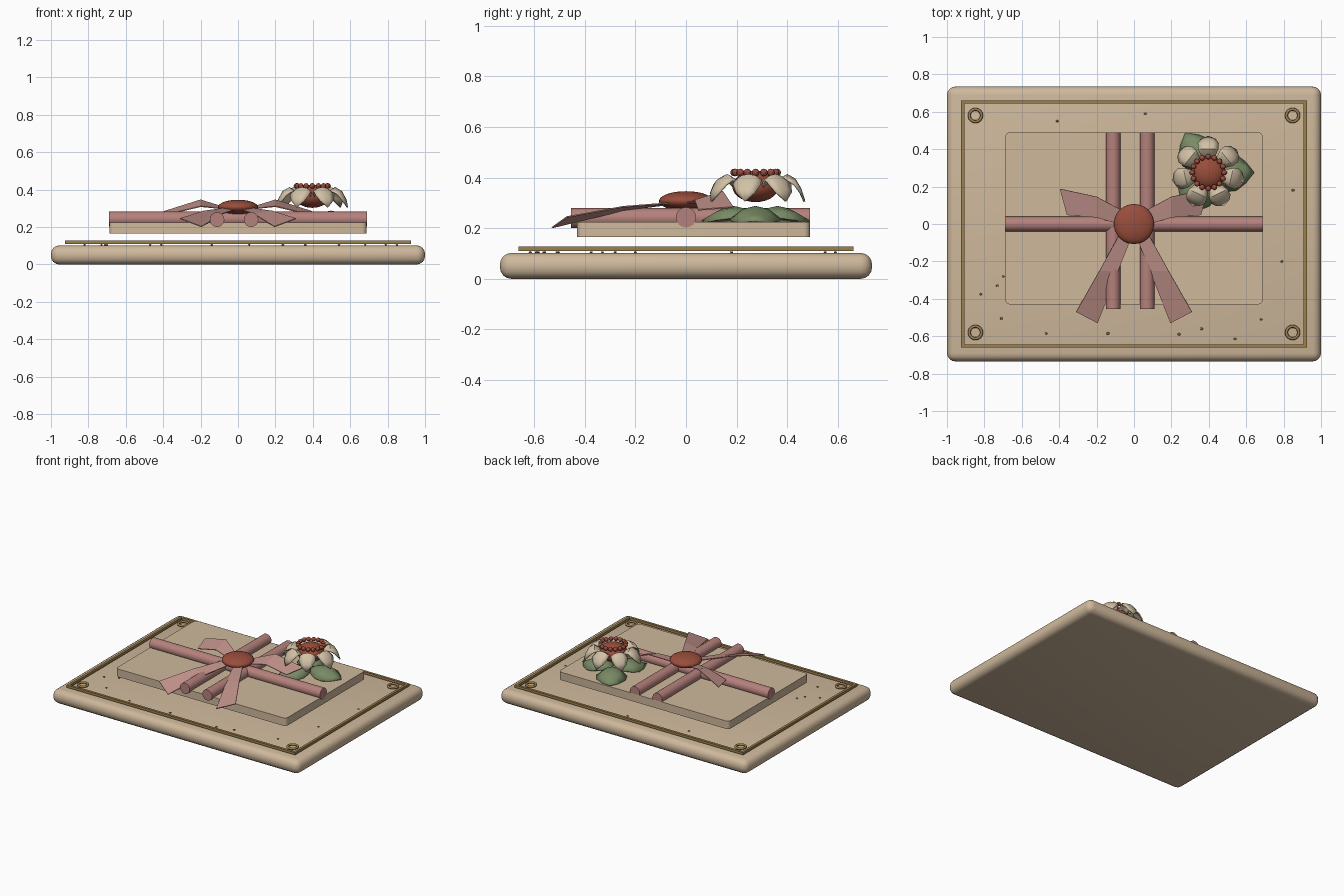
import bpy, bmesh, math, random
from mathutils import Vector, Matrix

cube = bpy.data.objects.get("Cube")
if cube:
    bpy.data.objects.remove(cube, do_unlink=True)


def material(name, r, g, b):
    m = bpy.data.materials.new(name)
    m.use_nodes = True
    m.diffuse_color = (r, g, b, 1)
    m.node_tree.nodes["Principled BSDF"].inputs["Base Color"].default_value = (r, g, b, 1)
    return m


CREAM = material("cream", 0.62, 0.48, 0.33)
PETAL = material("pale petal", 0.64, 0.53, 0.38)
PINK = material("dusty pink", 0.46, 0.22, 0.20)
BOW = material("light pink", 0.54, 0.29, 0.26)
RED = material("wax red", 0.32, 0.075, 0.045)
GREEN = material("leaf green", 0.19, 0.26, 0.13)
GOLD = material("old gold", 0.34, 0.22, 0.075)


def finish(name, bm, mat, smooth=True):
    bmesh.ops.recalc_face_normals(bm, faces=bm.faces)
    me = bpy.data.meshes.new(name)
    bm.to_mesh(me)
    bm.free()
    me.materials.append(mat)
    ob = bpy.data.objects.new(name, me)
    bpy.context.collection.objects.link(ob)
    if smooth:
        bpy.ops.object.select_all(action='DESELECT')
        ob.select_set(True)
        bpy.context.view_layer.objects.active = ob
        bpy.ops.object.shade_smooth_by_angle(angle=math.radians(35))
    return ob


def box(name, center, size, mat, bevel=0, segments=3, upright_only=False):
    bm = bmesh.new()
    bmesh.ops.create_cube(bm, size=1, matrix=Matrix.Translation(center) @ Matrix.Diagonal((*size, 1)))
    if bevel:
        edges = [e for e in bm.edges if not upright_only
                 or abs(e.verts[0].co.z - e.verts[1].co.z) > 0.01]
        bmesh.ops.bevel(bm, geom=edges, offset=bevel, segments=segments,
                        profile=0.5, affect='EDGES')
    return finish(name, bm, mat)


def rod(name, a, b, radius, mat, sides=24):
    a, b = Vector(a), Vector(b)
    bm = bmesh.new()
    turn = (b - a).to_track_quat('Z', 'Y').to_matrix().to_4x4()
    bmesh.ops.create_cone(bm, cap_ends=True, segments=sides, radius1=radius, radius2=radius,
                          depth=(b - a).length, matrix=Matrix.Translation((a + b) / 2) @ turn)
    return finish(name, bm, mat)


def ball(bm, center, scale, u=24, v=14):
    bmesh.ops.create_uvsphere(bm, u_segments=u, v_segments=v, radius=1,
                              matrix=Matrix.Translation(center) @ Matrix.Diagonal((*scale, 1)))


def strip(name, rows, mat, thickness, matrix=None, smooth=False):
    """Sheet skinned over rows of points, thickened by a modifier."""
    bm = bmesh.new()
    grid = [[bm.verts.new(p) for p in row] for row in rows]
    for r, s in zip(grid, grid[1:]):
        for i in range(len(r) - 1):
            bm.faces.new((r[i], r[i + 1], s[i + 1], s[i]))
    bmesh.ops.remove_doubles(bm, verts=bm.verts, dist=0.0005)
    if matrix:
        bm.transform(matrix)
    ob = finish(name, bm, mat, smooth)
    mod = ob.modifiers.new("thickness", 'SOLIDIFY')
    mod.thickness = thickness
    mod.offset = 0
    return ob


# Rounded base slab and the raised card
box("base_slab", (0, 0, 0.051), (2, 1.47, 0.102), CREAM, 0.045, 4)
box("raised_card", (0, 0.03, 0.195), (1.376, 0.92, 0.058), CREAM, 0.025, 4, True)

# Gold border with corner rings
for s, side in ((-1, "right"), (1, "left")):
    box("border_" + side, (s * 0.915, 0, 0.118), (0.018, 1.32, 0.018), GOLD)
for s, side in ((-1, "front"), (1, "back")):
    box("border_" + side, (0, s * 0.652, 0.118), (1.84, 0.018, 0.018), GOLD)
for sx in (-1, 1):
    for sy in (-1, 1):
        bpy.ops.mesh.primitive_torus_add(location=(sx * 0.848, sy * 0.58, 0.12), major_radius=0.033,
                                         minor_radius=0.008, major_segments=28, minor_segments=8)
        ring = bpy.context.object
        ring.name = "corner_ring"
        ring.data.materials.append(GOLD)
        bpy.ops.object.shade_smooth_by_angle(angle=math.radians(50))

# Scattered gold flecks
flecks = [(-.41, .55), (.06, .59), (.85, .18), (.79, -.2), (.68, -.51), (.54, -.615), (.36, -.56),
          (.24, -.59), (-.14, -.585), (-.47, -.585), (-.71, -.505), (-.82, -.375), (-.73, -.33), (-.7, -.28)]
random.seed(4)
bm = bmesh.new()
for x, y in flecks:
    r = random.uniform(0.007, 0.010)
    ball(bm, (x, y, 0.105), (r, r * 0.8, 0.004), 6, 4)
finish("gold_flecks", bm, GOLD)

# Ribbon cords
rod("ribbon_across", (-0.69, 0, 0.243), (0.69, 0, 0.243), 0.04, PINK)
for x in (-0.112, 0.07):
    rod("ribbon_lengthwise", (x, -0.455, 0.24), (x, 0.49, 0.24), 0.039, PINK)

# Bow loops and tails, mirrored left and right
loop = [[(0.04, 0.06, 0.295), (0.05, -0.01, 0.295)],
        [(0.20, 0.146, 0.345), (0.20, 0.035, 0.31)],
        [(0.396, 0.188, 0.283), (0.358, 0.048, 0.272)]]
tail = [[(0.08, -0.06, 0.30), (0.01, -0.06, 0.295)],
        [(0.185, -0.25, 0.285), (0.085, -0.25, 0.27)],
        [(0.31, -0.47, 0.245), (0.195, -0.53, 0.202)]]
for s, side in ((-1, "right"), (1, "left")):
    for name, rows, mat in (("bow_loop_", loop, BOW), ("bow_tail_", tail, BOW)):
        strip(name + side, [[(s * x, y, z) for x, y, z in row] for row in rows], mat, 0.005)

# Wax seal over the knot
bm = bmesh.new()
ball(bm, (0, 0, 0.307), (0.107, 0.107, 0.039), 32, 16)
finish("wax_seal", bm, RED)

# Flower centre with a ring of beads
flower = Vector((0.397, 0.275, 0))
bm = bmesh.new()
ball(bm, flower + Vector((0, 0, 0.365)), (0.092, 0.092, 0.062))
finish("flower_centre", bm, RED)
bm = bmesh.new()
for i in range(16):
    a = math.tau * i / 16
    ball(bm, flower + Vector((0.085 * math.cos(a), 0.085 * math.sin(a), 0.42)), (0.015,) * 3, 10, 8)
finish("flower_beads", bm, RED)


def blade(path, widths, crown):
    """Rows across a petal or leaf; crown lifts the middle above its edges."""
    return [[(r, w * t, z - crown * t * t * w) for t in (-1, -.5, 0, .5, 1)]
            for (r, z), w in zip(path, widths)]


# Drooping petals
petal = blade([(.07, .355), (.095, .392), (.125, .41), (.155, .393), (.177, .355), (.193, .305)],
              (.022, .038, .052, .055, .038, 0), 0.4)
for i in range(7):
    turn = Matrix.Rotation(math.pi / 2 + math.tau * i / 7, 4, 'Z')
    strip("petal", petal, PETAL, 0.008, Matrix.Translation(flower) @ turn, True)

# Three leaves beneath the flower
leaf = blade([(.0, .25), (.05, .275), (.10, .285), (.15, .275), (.20, .25), (.245, .228)],
             (.02, .07, .10, .095, .055, 0), 0.5)
for i in range(3):
    turn = Matrix.Rotation(math.tau * i / 3, 4, 'Z')
    strip("leaf", leaf, GREEN, 0.006, Matrix.Translation(flower) @ turn, True)
